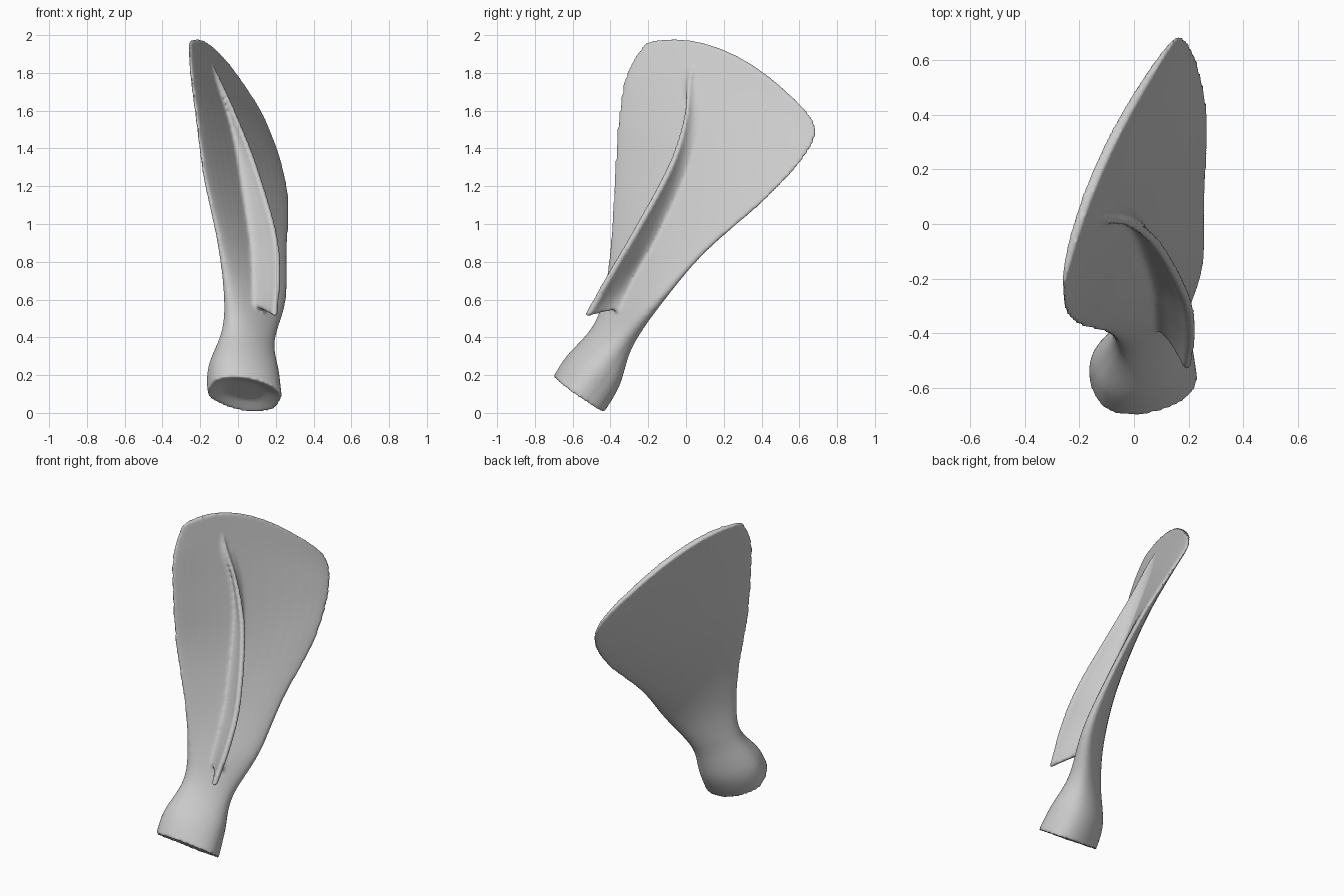
import bpy
import bmesh
import math
from mathutils import Vector

cube = bpy.data.objects.get("Cube")
if cube:
    bpy.data.objects.remove(cube, do_unlink=True)

# Bone stations from joint to top rim:
# front edge xyz, back edge xyz, half thickness, upward bow of the middle
STATIONS = [
    (-.15, -.62, .14, .22, -.52, .05, .155, 0),
    (-.14, -.56, .27, .20, -.42, .18, .145, 0),
    (-.07, -.46, .46, .18, -.31, .36, .085, 0),
    (-.07, -.42, .66, .245, -.13, .59, .055, 0),
    (-.11, -.395, .93, .255, .1, .85, .037, 0),
    (-.18, -.38, 1.25, .265, .41, 1.12, .03, 0),
    (-.22, -.36, 1.55, .225, .61, 1.33, .027, .02),
    (-.25, -.32, 1.79, .175, .69, 1.47, .024, .08),
    (-.26, -.22, 1.96, .14, .67, 1.56, .02, .15),
]

# Spine ridge from its free lower tip upward: base xyz, crest xyz
RIDGE = [
    (.11, -.36, .56, .2, -.535, .51),
    (.06, -.24, .755, .22, -.41, .73),
    (.045, -.15, .94, .2, -.275, .96),
    (0, -.01, 1.31, .1, -.09, 1.3),
    (-.05, .04, 1.55, 0, -.01, 1.55),
    (-.12, .05, 1.75, -.095, .01, 1.76),
    (-.19, .06, 1.9, -.17, .05, 1.91),
]


def resample(rows, steps):
    """Smooth curve through rows of numbers."""
    out = []
    last = len(rows) - 1
    for i in range(last):
        a, b = rows[max(i - 1, 0)], rows[i]
        c, d = rows[i + 1], rows[min(i + 2, last)]
        for k in range(steps):
            t = k / steps
            out.append([q + .5 * t * (r - p + t * (2 * p - 5 * q + 4 * r - s
                        + t * (3 * (q - r) + s - p)))
                        for p, q, r, s in zip(a, b, c, d)])
    out.append(list(rows[-1]))
    return out


def tangent(points, i):
    return (points[min(i + 1, len(points) - 1)] - points[max(i - 1, 0)]).normalized()


def loft(bm, rings):
    """Skin closed rings and close both ends with strips across the ring."""
    loops = [[bm.verts.new(p) for p in ring] for ring in rings]
    n = len(loops[0])
    for low, high in zip(loops, loops[1:]):
        for i in range(n):
            j = (i + 1) % n
            bm.faces.new((low[i], low[j], high[j], high[i]))
    for loop in (loops[0], loops[-1]):
        for i in range(n // 2 - 1):
            bm.faces.new((loop[i], loop[i + 1], loop[-i - 2], loop[-i - 1]))


def blade_rings(half=16):
    rows = resample(STATIONS, 6)
    fronts = [Vector(r[:3]) for r in rows]
    backs = [Vector(r[3:6]) for r in rows]
    mids = [(f + b) / 2 for f, b in zip(fronts, backs)]
    rings = []
    for i, row in enumerate(rows):
        thick, bow = row[6:]
        across = backs[i] - fronts[i]
        normal = across.cross(tangent(mids, i)).normalized()

        def point(step, side):
            angle = math.pi * (step + .5) / half
            t = (1 - math.cos(angle)) / 2
            lift = 4 * t * (1 - t) * bow
            return (fronts[i] + across * t + Vector((-.4 * lift, 0, lift))
                    + normal * side * thick * math.sin(angle) ** .75)

        rings.append([point(k, 1) for k in range(half)]
                     + [point(k, -1) for k in reversed(range(half))])
    # shallow socket in the joint end
    axis = tangent(mids, 0)
    socket = [mids[0] + (p - mids[0]) * .55 + axis * .03 for p in rings[0]]
    return [socket] + rings


def ridge_rings():
    rows = resample(RIDGE, 6)
    bases = [Vector(r[:3]) for r in rows]
    crests = [Vector(r[3:]) for r in rows]
    # height fraction and half thickness, flared at the foot, beaded at the crest
    profile = [(-.05, .05), (.15, .032), (.4, .019), (.75, .015), (.93, .018), (1, .01)]
    rings = []
    for i, base in enumerate(bases):
        rise = crests[i] - base
        normal = rise.cross(tangent(crests, i)).normalized()
        slim = min(1, .5 + rise.length * 4)
        side = [(base + rise * h, normal * w * slim) for h, w in profile]
        rings.append([p + w for p, w in side] + [p - w for p, w in reversed(side)])
    return rings


# Bone surface
bm = bmesh.new()
loft(bm, blade_rings())
loft(bm, ridge_rings())
bmesh.ops.recalc_face_normals(bm, faces=bm.faces)
mesh = bpy.data.meshes.new("shoulder_blade")
bm.to_mesh(mesh)
bm.free()
bone = bpy.data.objects.new("shoulder_blade", mesh)
bpy.context.collection.objects.link(bone)

# Fuse blade and ridge into one softly blended skin
fuse = bone.modifiers.new("fuse", 'REMESH')
fuse.mode = 'VOXEL'
fuse.voxel_size = .011
fuse.use_smooth_shade = True
soften = bone.modifiers.new("soften", 'SMOOTH')
soften.factor = .5
soften.iterations = 5

# Plain grey
grey = bpy.data.materials.new("bone_grey")
grey.use_nodes = True
colour = (.6, .6, .6, 1)
grey.diffuse_color = colour
shader = next(n for n in grey.node_tree.nodes if n.type == 'BSDF_PRINCIPLED')
shader.inputs["Base Color"].default_value = colour
mesh.materials.append(grey)
